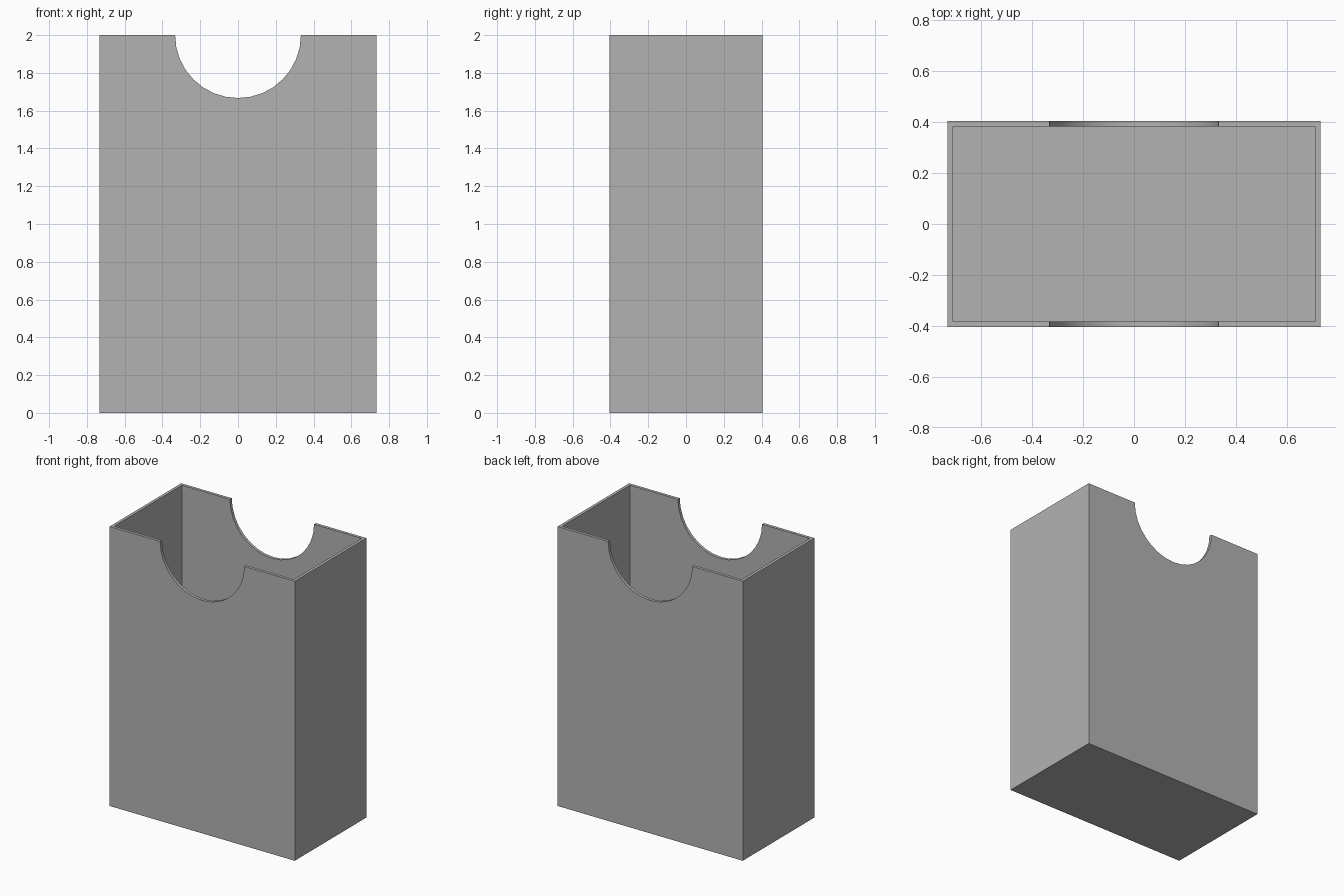
import bpy
from math import pi

cube = bpy.data.objects.get("Cube")
if cube:
    bpy.data.objects.remove(cube, do_unlink=True)

WIDTH, DEPTH, HEIGHT = 1.466, 0.81, 2.0
WALL = 0.021
NOTCH_RADIUS = 0.333

grey = bpy.data.materials.new("plain grey")
grey.use_nodes = True
colour = (0.45, 0.45, 0.45, 1)
grey.diffuse_color = colour
grey.node_tree.nodes["Principled BSDF"].inputs["Base Color"].default_value = colour


def box(name, size, bottom):
    bpy.ops.mesh.primitive_cube_add(size=1, location=(0, 0, bottom + size[2] / 2))
    obj = bpy.context.object
    obj.name = name
    obj.scale = size
    bpy.ops.object.transform_apply(location=True, rotation=True, scale=True)
    obj.data.materials.append(grey)
    return obj


def cut(target, cutter):
    """Subtract the cutter from the target, then discard it."""
    cutter.hide_render = True
    mod = target.modifiers.new("cut", 'BOOLEAN')
    mod.operation = 'DIFFERENCE'
    mod.solver = 'EXACT'
    mod.object = cutter
    bpy.context.view_layer.objects.active = target
    bpy.ops.object.modifier_apply(modifier=mod.name)
    bpy.data.objects.remove(cutter, do_unlink=True)


# Open-topped box with thin walls and floor
holder = box("card_holder_box", (WIDTH, DEPTH, HEIGHT), 0)
cut(holder, box("cavity_cutter", (WIDTH - 2 * WALL, DEPTH - 2 * WALL, HEIGHT), WALL))

# Half-round thumb notches through the front and back walls
bpy.ops.mesh.primitive_cylinder_add(vertices=32, radius=NOTCH_RADIUS, depth=DEPTH * 2,
                                    location=(0, 0, HEIGHT), rotation=(pi / 2, 0, 0))
notch = bpy.context.object
notch.name = "notch_cutter"
notch.data.materials.append(grey)
cut(holder, notch)

# Smooth notch rims, crisp box edges
bpy.ops.object.select_all(action='DESELECT')
holder.select_set(True)
bpy.context.view_layer.objects.active = holder
bpy.ops.object.shade_smooth_by_angle(angle=pi / 6)
